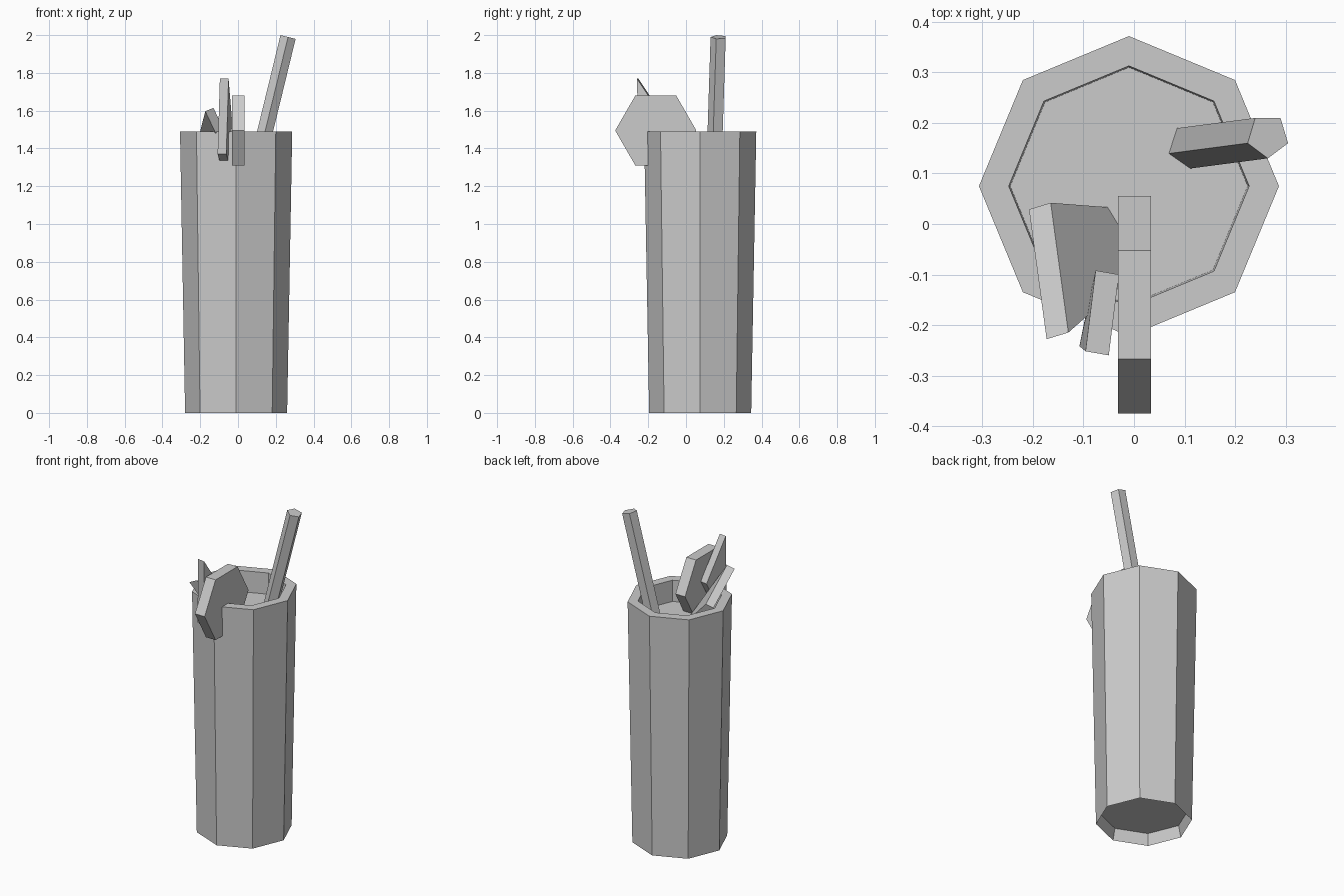
import bpy, bmesh, math
from mathutils import Vector

if "Cube" in bpy.data.objects:
    bpy.data.objects.remove(bpy.data.objects["Cube"])

CENTER = Vector((-0.01, 0.075, 0))


def finish(bm, name):
    bmesh.ops.recalc_face_normals(bm, faces=bm.faces[:])
    me = bpy.data.meshes.new(name)
    bm.to_mesh(me)
    bm.free()
    ob = bpy.data.objects.new(name, me)
    bpy.context.collection.objects.link(ob)
    return ob


def octagon_rings(name, profile, cap_start=True, cap_end=True):
    """Eight-sided body swept through (radius, z) pairs."""
    bm = bmesh.new()
    rings = []
    for r, z in profile:
        rings.append([bm.verts.new(CENTER + Vector((r * math.cos(i * math.pi / 4),
                                                    r * math.sin(i * math.pi / 4), z)))
                      for i in range(8)])
    for a, b in zip(rings, rings[1:]):
        for i in range(8):
            j = (i + 1) % 8
            bm.faces.new((a[i], a[j], b[j], b[i]))
    if cap_start:
        bm.faces.new(rings[0])
    if cap_end:
        bm.faces.new(rings[-1])
    return finish(bm, name)


def slab(name, outline, offset):
    """Flat outline given a thickness along the offset vector."""
    bm = bmesh.new()
    near = [bm.verts.new(p) for p in outline]
    far = [bm.verts.new(Vector(p) + Vector(offset)) for p in outline]
    n = len(outline)
    bm.faces.new(near)
    bm.faces.new(far[::-1])
    for i in range(n):
        j = (i + 1) % n
        bm.faces.new((near[i], near[j], far[j], far[i]))
    return finish(bm, name)


# Tall glass with recessed foot, and the drink inside it
octagon_rings("glass", [(0.253, 0.07), (0.27, 0), (0.297, 1.49), (0.238, 1.49),
                        (0.235, 1.36)], cap_end=False)
octagon_rings("drink", [(0.22, 0.10), (0.235, 1.36)])

# Five-sided leaning straw
straw_top = [(0.24, 0.21, 1.995), (0.29, 0.21, 1.983), (0.305, 0.16, 1.98),
             (0.265, 0.13, 1.99), (0.225, 0.16, 2.0)]
slab("straw", straw_top, (-0.168, -0.022, -0.69))

# Hexagonal fruit slice hooked on the rim
slice_outline = [(-0.032, -0.16 + 0.215 * math.cos(i * math.pi / 3),
                  1.495 + 0.215 * math.sin(i * math.pi / 3)) for i in range(6)]
slab("fruit_slice", slice_outline, (0.066, 0, 0))

# Upright garnish wedge beside the slice
slab("garnish_front", [(-0.05, -0.26, 1.77), (-0.03, -0.1, 1.53),
                       (-0.052, -0.20, 1.335), (-0.062, -0.25, 1.37)],
     (-0.046, 0.008, 0))

# Leaning garnish wedge, partly sunk in the drink
slab("garnish_left", [(-0.13, -0.215, 1.615), (-0.165, 0.042, 1.48),
                      (-0.01, 0.03, 1.315), (0.0, -0.10, 1.34)],
     (-0.043, -0.013, -0.018))
